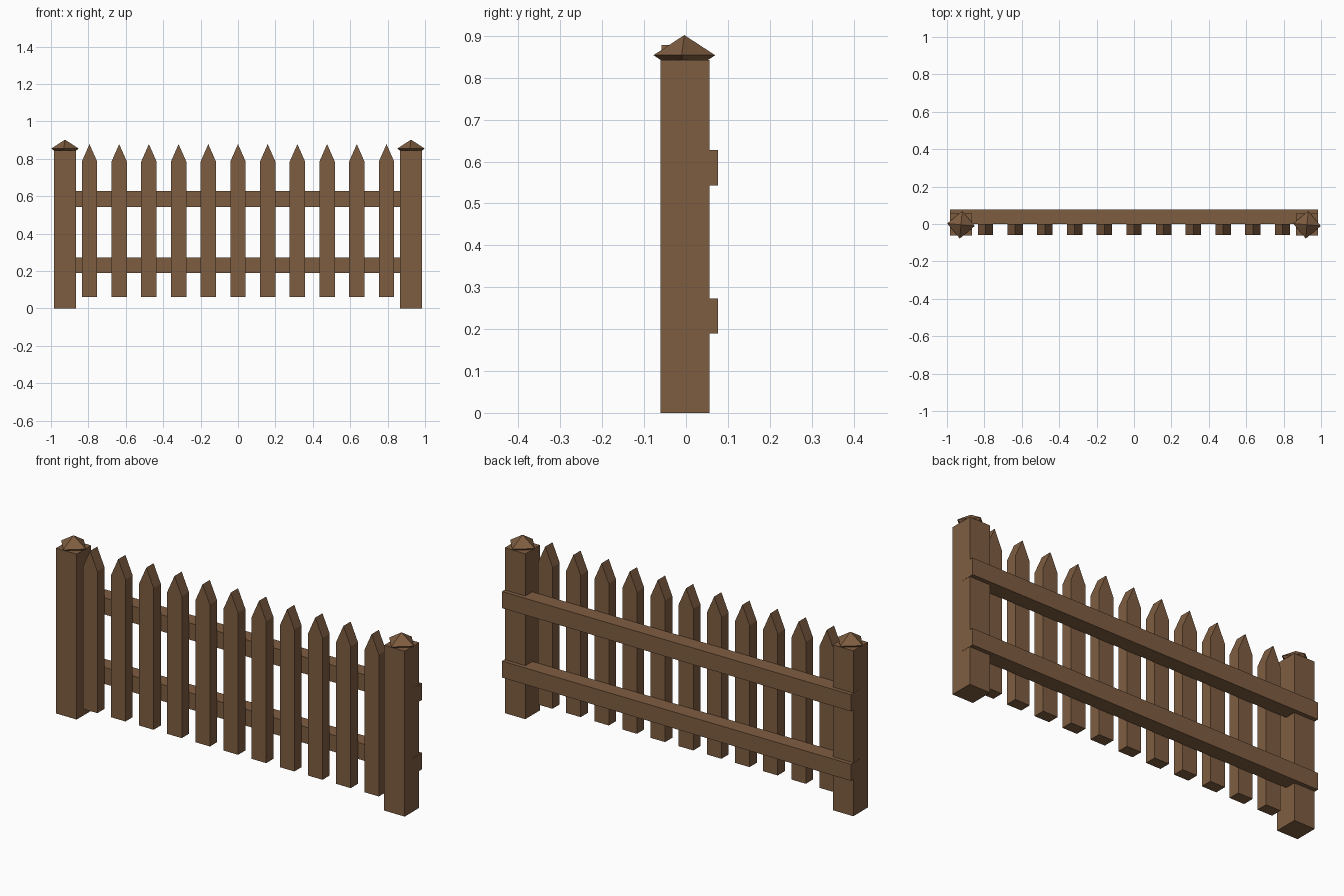
import bpy, bmesh, math
from mathutils import Matrix

if "Cube" in bpy.data.objects:
    bpy.data.objects.remove(bpy.data.objects["Cube"])

wood = bpy.data.materials.new("brown_wood")
wood.diffuse_color = (0.212, 0.110, 0.053, 1)
wood.use_nodes = True
wood.node_tree.nodes["Principled BSDF"].inputs["Base Color"].default_value = wood.diffuse_color


def make(name, bm):
    bmesh.ops.recalc_face_normals(bm, faces=bm.faces)
    me = bpy.data.meshes.new(name)
    bm.to_mesh(me)
    bm.free()
    me.materials.append(wood)
    ob = bpy.data.objects.new(name, me)
    bpy.context.collection.objects.link(ob)
    return ob


def prism(name, profile, y0, y1):
    """Extrude an x/z outline from y0 to y1."""
    bm = bmesh.new()
    face = bm.faces.new([bm.verts.new((x, y0, z)) for x, z in profile])
    out = bmesh.ops.extrude_face_region(bm, geom=[face])
    verts = [g for g in out["geom"] if isinstance(g, bmesh.types.BMVert)]
    bmesh.ops.translate(bm, verts=verts, vec=(0, y1 - y0, 0))
    return make(name, bm)


def box(name, x0, x1, y0, y1, z0, z1):
    return prism(name, [(x0, z0), (x1, z0), (x1, z1), (x0, z1)], y0, y1)


def cap(name, x, y, z, radius, height):
    """Four-sided double pyramid, its lower half sunk in the post."""
    bm = bmesh.new()
    for sign in (1, -1):
        bmesh.ops.create_cone(
            bm, cap_ends=False, segments=4, radius1=radius, radius2=0, depth=height,
            matrix=Matrix.Translation((x, y, z + sign * height / 2))
            @ Matrix.Rotation(math.radians(-5), 4, 'Z')
            @ Matrix.Diagonal((1, 1, sign, 1)))
    bmesh.ops.remove_doubles(bm, verts=bm.verts, dist=1e-4)
    return make(name, bm)


# end posts with pointed caps
for side, cx in (("left", -0.925), ("right", 0.925)):
    box(side + "_post", cx - 0.058, cx + 0.058, -0.061, 0.056, 0, 0.843)
    cap(side + "_post_cap", cx, -0.004, 0.854, 0.074, 0.048)

# horizontal rails along the back
for name, z0, z1 in (("lower_rail", 0.189, 0.273), ("upper_rail", 0.543, 0.628)):
    box(name, -0.984, 0.984, 0.0, 0.077, z0, z1)

# pointed pickets
for i in range(11):
    cx = (i - 5) * 0.1588
    w = 0.041
    prism(f"picket_{i + 1}",
          [(cx - w, 0.062), (cx + w, 0.062), (cx + w, 0.785), (cx, 0.878), (cx - w, 0.785)],
          -0.058, 0.0)
